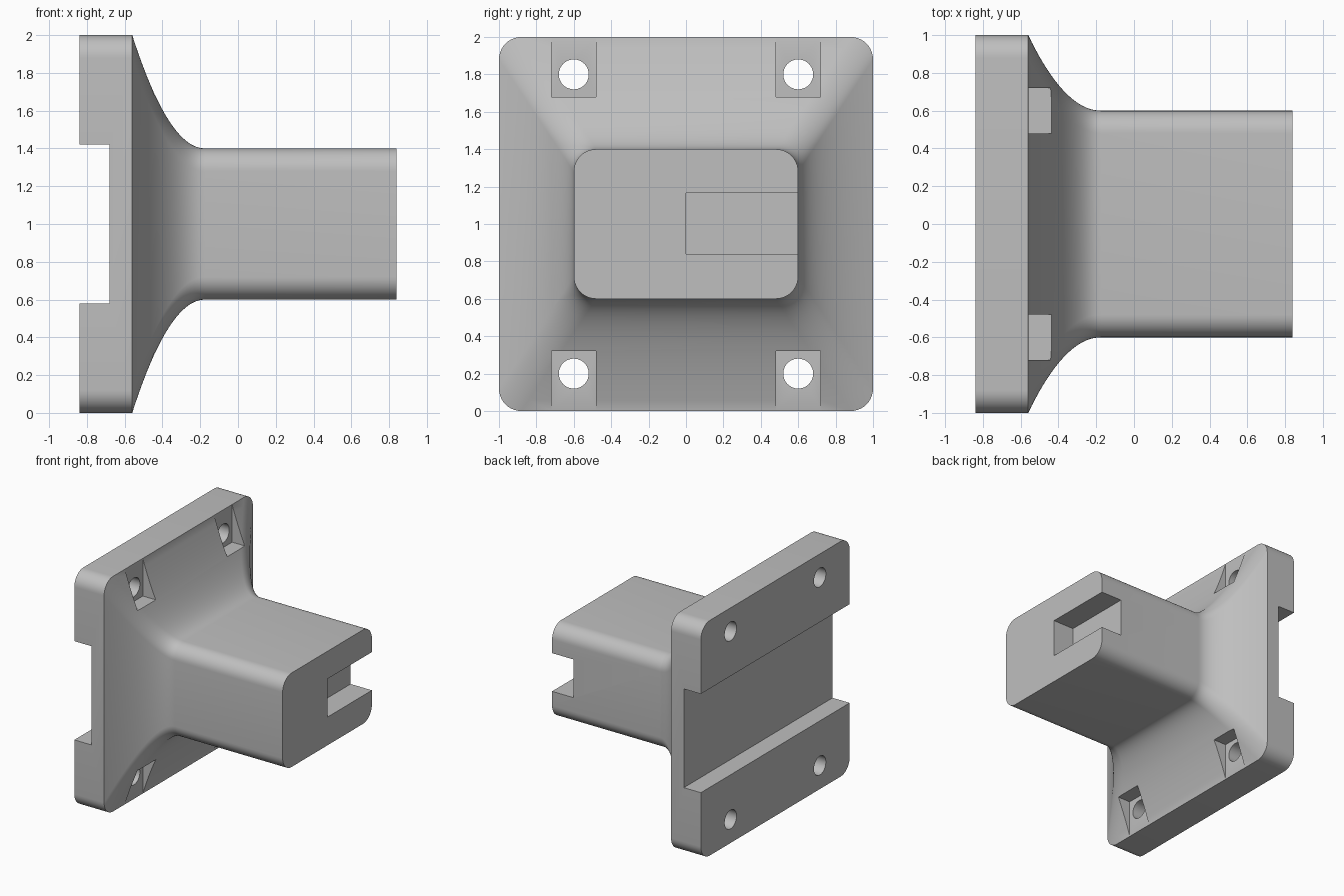
import bpy, bmesh
from math import pi, sin, cos, radians
from mathutils import Matrix, Vector

if "Cube" in bpy.data.objects:
    bpy.data.objects.remove(bpy.data.objects["Cube"])

mat = bpy.data.materials.new("plain grey")
mat.use_nodes = True
grey = (0.52, 0.52, 0.52, 1)
mat.diffuse_color = grey
mat.node_tree.nodes["Principled BSDF"].inputs["Base Color"].default_value = grey

PLATE_BACK, PLATE_FRONT, FLARE_END, ARM_END = -0.84, -0.56, -0.175, 0.84
CENTRE_Z, RADIUS = 1.0, 0.12


def make_object(name, bm):
    bmesh.ops.recalc_face_normals(bm, faces=bm.faces[:])
    mesh = bpy.data.meshes.new(name)
    bm.to_mesh(mesh)
    bm.free()
    mesh.materials.append(mat)
    obj = bpy.data.objects.new(name, mesh)
    bpy.context.collection.objects.link(obj)
    return obj


def section(bm, x, half_y, half_z, steps=10):
    """Ring of vertices around a rounded rectangle at x."""
    ring = []
    corners = [(1, 1), (-1, 1), (-1, -1), (1, -1)]
    for quarter, (sy, sz) in enumerate(corners):
        for i in range(steps + 1):
            a = (quarter + i / steps) * pi / 2
            y = sy * (half_y - RADIUS) + RADIUS * cos(a)
            z = sz * (half_z - RADIUS) + RADIUS * sin(a)
            ring.append(bm.verts.new((x, y, CENTRE_Z + z)))
    return ring


# Body: plate, parabolic flare and arm lofted as one solid
bm = bmesh.new()
rings = [section(bm, PLATE_BACK, 1, 1)]
FLARE_STEPS = 20
for i in range(FLARE_STEPS + 1):
    s = i / FLARE_STEPS
    t = (1 - s) ** 2
    x = PLATE_FRONT + s * (FLARE_END - PLATE_FRONT)
    rings.append(section(bm, x, 0.6 + 0.4 * t, 0.4 + 0.6 * t))
rings.append(section(bm, ARM_END, 0.6, 0.4))
for a, b in zip(rings, rings[1:]):
    for j in range(len(a)):
        k = (j + 1) % len(a)
        bm.faces.new((a[j], a[k], b[k], b[j]))
bm.faces.new(rings[0])
bm.faces.new(rings[-1])
body = make_object("mounting_bracket", bm)


def box_cutter(name, low, high):
    bm = bmesh.new()
    low, high = Vector(low), Vector(high)
    place = Matrix.Translation((low + high) / 2) @ Matrix.Diagonal((*(high - low), 1))
    bmesh.ops.create_cube(bm, size=1, matrix=place)
    return make_object(name, bm)


def hole_cutter(name, y, z):
    bm = bmesh.new()
    place = Matrix.Translation((-0.7, y, z)) @ Matrix.Rotation(pi / 2, 4, "Y")
    bmesh.ops.create_cone(bm, cap_ends=True, segments=40, radius1=0.08,
                          radius2=0.08, depth=0.6, matrix=place)
    return make_object(name, bm)


# Back channel and the slot in the arm end
cutters = [
    box_cutter("channel_cutter", (-1, -1.2, 0.58), (-0.68, 1.2, 1.42)),
    box_cutter("slot_cutter", (0.64, 0, 0.84), (1, 0.8, 1.165)),
]

# Screw holes with flat pockets, one near each plate corner
for y in (-0.6, 0.6):
    for top in (False, True):
        low, high = (1.68, 2.2) if top else (-0.2, 0.32)
        cutters.append(box_cutter("pocket_cutter", (PLATE_FRONT + 0.001, y - 0.12, low),
                                  (0, y + 0.12, high)))
        cutters.append(hole_cutter("hole_cutter", y, 1.8 if top else 0.2))

bpy.ops.object.select_all(action="DESELECT")
body.select_set(True)
bpy.context.view_layer.objects.active = body
for cutter in cutters:
    mod = body.modifiers.new("cut", "BOOLEAN")
    mod.operation, mod.solver, mod.object = "DIFFERENCE", "EXACT", cutter
    bpy.ops.object.modifier_apply(modifier=mod.name)
    bpy.data.objects.remove(cutter)

bpy.ops.object.shade_smooth_by_angle(angle=radians(30))
